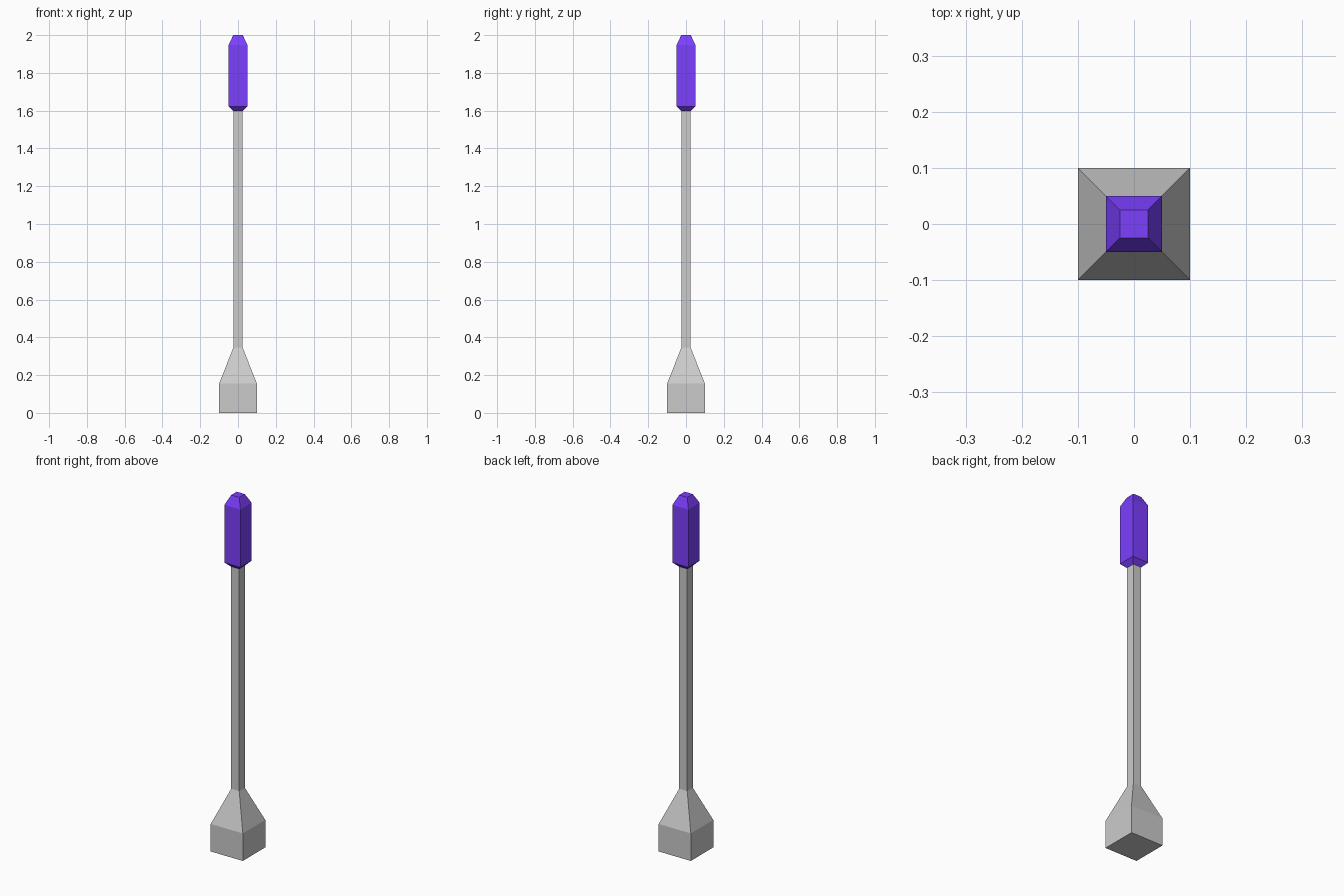
import bpy, bmesh

if "Cube" in bpy.data.objects:
    bpy.data.objects.remove(bpy.data.objects["Cube"])


def square_loft(name, profile, color=None):
    """Stack square rings from (half_width, z) pairs, bridge and cap them."""
    bm = bmesh.new()
    rings = [[bm.verts.new((sx * h, sy * h, z))
              for sx, sy in ((-1, -1), (1, -1), (1, 1), (-1, 1))]
             for h, z in profile]
    for lower, upper in zip(rings, rings[1:]):
        for i in range(4):
            j = (i + 1) % 4
            bm.faces.new((lower[i], lower[j], upper[j], upper[i]))
    bm.faces.new(rings[0][::-1])
    bm.faces.new(rings[-1])
    bmesh.ops.recalc_face_normals(bm, faces=bm.faces)
    mesh = bpy.data.meshes.new(name)
    bm.to_mesh(mesh)
    bm.free()
    obj = bpy.data.objects.new(name, mesh)
    bpy.context.collection.objects.link(obj)
    if color:
        mat = bpy.data.materials.new(name + "_color")
        mat.diffuse_color = color
        mat.use_nodes = True
        mat.node_tree.nodes["Principled BSDF"].inputs["Base Color"].default_value = mat.diffuse_color
        mesh.materials.append(mat)
    return obj


# Grey post: square foot, tapered shoulder, slim shaft
square_loft("post", [(0.1, 0), (0.1, 0.155), (0.025, 0.345), (0.025, 1.597)])

# Blue lamp head: chamfered at both ends
square_loft("lamp_head",
            [(0.025, 1.597), (0.05, 1.622), (0.05, 1.948), (0.025, 2.0)],
            (0.2, 0.05, 1.0, 1.0))
